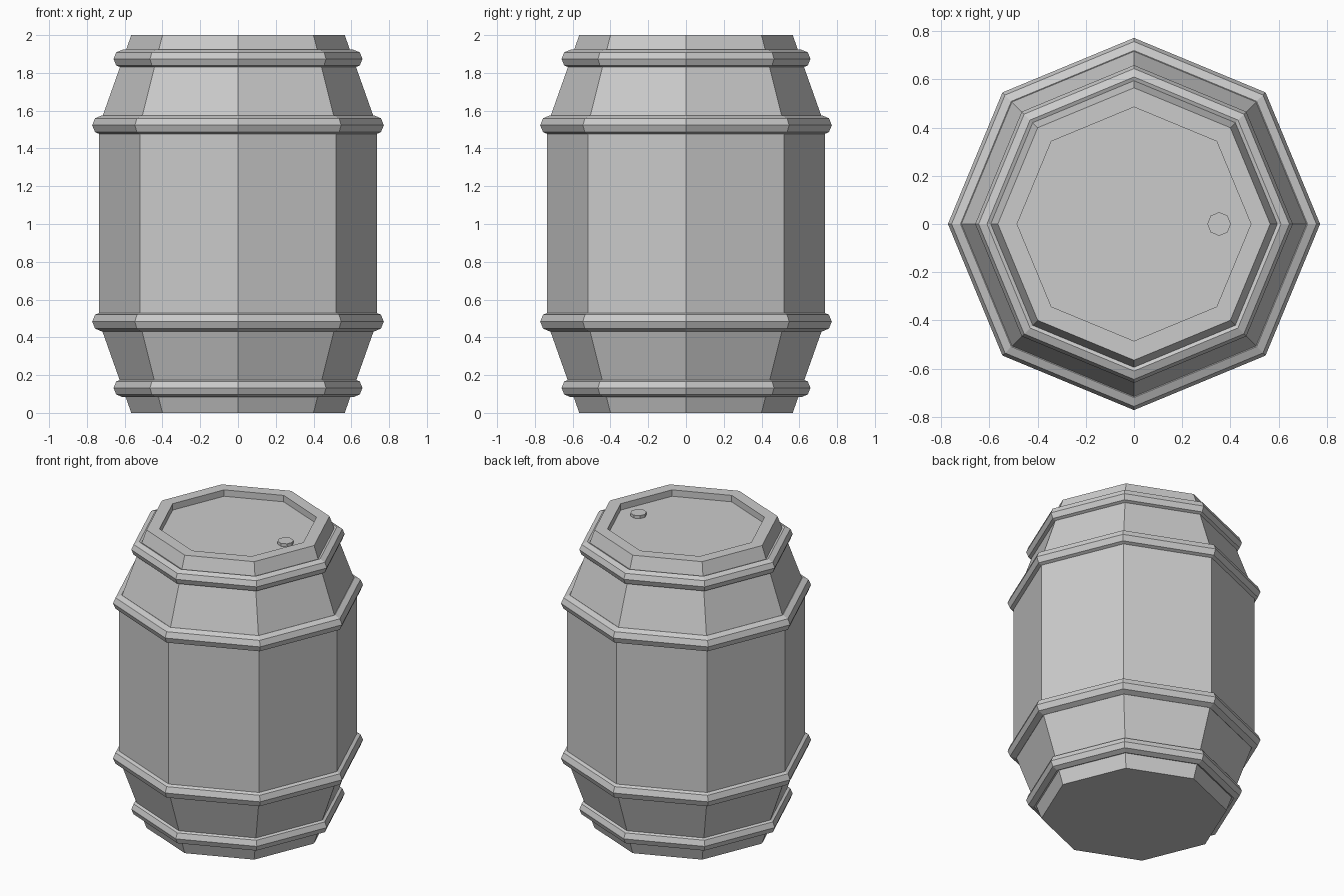
import bpy, bmesh
from math import cos, sin, tau

if "Cube" in bpy.data.objects:
    bpy.data.objects.remove(bpy.data.objects["Cube"])

SIDES = 8


def lathe(name, profile, closed=False, center=(0, 0)):
    """Revolve (radius, z) points into an eight-sided flat-shaded part."""
    bm = bmesh.new()
    rings = [[bm.verts.new((center[0] + r * cos(tau * i / SIDES),
                            center[1] + r * sin(tau * i / SIDES), z))
              for i in range(SIDES)] for r, z in profile]
    pairs = list(zip(rings, rings[1:]))
    if closed:
        pairs.append((rings[-1], rings[0]))
    else:
        bm.faces.new(rings[0])
        bm.faces.new(rings[-1])
    for a, b in pairs:
        for i in range(SIDES):
            j = (i + 1) % SIDES
            bm.faces.new((a[i], a[j], b[j], b[i]))
    bmesh.ops.recalc_face_normals(bm, faces=bm.faces)
    mesh = bpy.data.meshes.new(name)
    bm.to_mesh(mesh)
    bm.free()
    obj = bpy.data.objects.new(name, mesh)
    bpy.context.collection.objects.link(obj)
    return obj


# Barrel body with tapered ends and a recessed lid
LID_Z = 1.957
lathe("barrel_body", [(0.565, 0), (0.735, 0.48), (0.735, 1.52),
                      (0.565, 2), (0.485, 2), (0.485, LID_Z)])

# Four hoops: rounded eight-point section swept around the barrel
for name, radius, z, size in (("bottom_hoop", 0.61, 0.132, 0.049),
                              ("lower_hoop", 0.72, 0.483, 0.052),
                              ("upper_hoop", 0.72, 1.523, 0.052),
                              ("top_hoop", 0.61, 1.874, 0.049)):
    section = [(radius + size * cos(tau * k / 8), z + size * sin(tau * k / 8))
               for k in range(8)]
    lathe(name, section, closed=True)

# Small bung on the lid
lathe("lid_bung", [(0.049, LID_Z - 0.01), (0.049, LID_Z + 0.02)], center=(0.353, 0))
